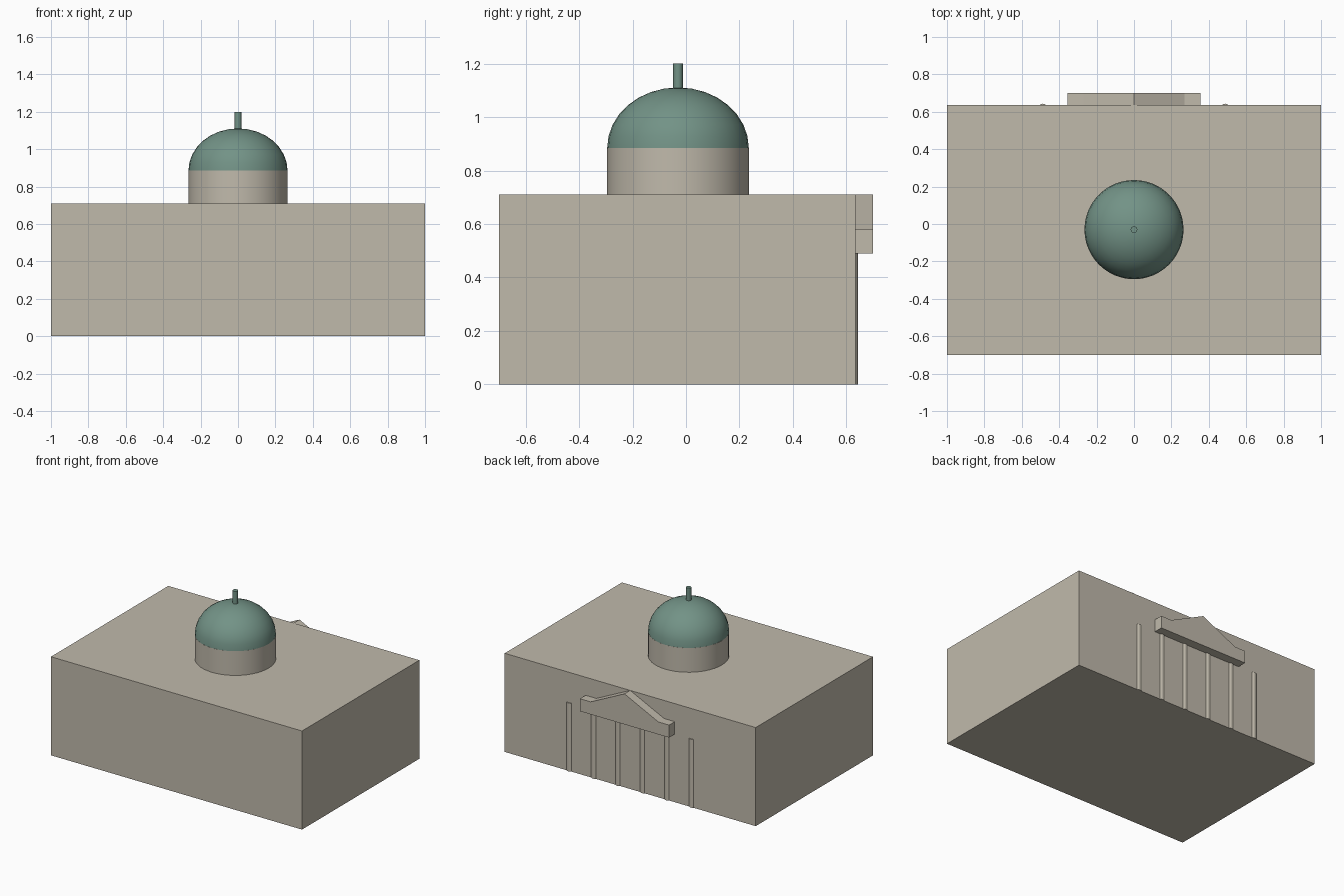
import bpy, bmesh, math

old = bpy.data.objects.get("Cube")
if old:
    bpy.data.objects.remove(old, do_unlink=True)


def material(name, rgb):
    m = bpy.data.materials.new(name)
    m.use_nodes = True
    m.diffuse_color = (*rgb, 1)
    m.node_tree.nodes["Principled BSDF"].inputs["Base Color"].default_value = (*rgb, 1)
    return m


stone = material("pale_stone", (0.53, 0.49, 0.41))
copper = material("green_copper", (0.17, 0.29, 0.24))


def smooth(obj, angle=40):
    bpy.ops.object.select_all(action="DESELECT")
    obj.select_set(True)
    bpy.context.view_layer.objects.active = obj
    bpy.ops.object.shade_smooth_by_angle(angle=math.radians(angle))


def cylinder(name, mat, x, y, z0, z1, r, sides):
    bpy.ops.mesh.primitive_cylinder_add(vertices=sides, radius=r, depth=z1 - z0,
                                        location=(x, y, (z0 + z1) / 2))
    obj = bpy.context.object
    obj.name = name
    obj.data.materials.append(mat)
    smooth(obj)
    return obj


# Main block
back = 0.635
roof = 0.71
bpy.ops.mesh.primitive_cube_add(size=1, location=(0, (back - 0.7) / 2, roof / 2))
block = bpy.context.object
block.name = "main_block"
block.scale = (2, back + 0.7, roof)
block.data.materials.append(stone)

# Drum, dome and finial
cy, drum_top, radius, rise = -0.03, 0.885, 0.265, 0.226
cylinder("drum", stone, 0, cy, roof - 0.01, drum_top, radius, 48)

bpy.ops.mesh.primitive_uv_sphere_add(segments=32, ring_count=16, radius=1,
                                     location=(0, cy, drum_top))
dome = bpy.context.object
dome.name = "dome"
bm = bmesh.new()
bm.from_mesh(dome.data)
bmesh.ops.bisect_plane(bm, geom=bm.verts[:] + bm.edges[:] + bm.faces[:], dist=0.001,
                       plane_co=(0, 0, 0), plane_no=(0, 0, -1), clear_outer=True)
bmesh.ops.scale(bm, vec=(radius, radius, rise), verts=bm.verts)
bm.to_mesh(dome.data)
bm.free()
dome.data.materials.append(copper)
smooth(dome)

cylinder("finial", copper, 0, cy, drum_top + rise - 0.02, 1.2, 0.018, 16)

# Pediment: gable profile with flat shoulders, extruded from the back wall
half = [(0.355, 0.49), (0.355, 0.58), (0.27, 0.58)]
profile = half + [(0, roof)] + [(-x, z) for x, z in reversed(half)]
bm = bmesh.new()
face = bm.faces.new([bm.verts.new((x, back - 0.005, z)) for x, z in profile])
out = bmesh.ops.extrude_face_region(bm, geom=[face])
bmesh.ops.translate(bm, vec=(0, 0.07, 0),
                    verts=[g for g in out["geom"] if isinstance(g, bmesh.types.BMVert)])
bmesh.ops.recalc_face_normals(bm, faces=bm.faces)
mesh = bpy.data.meshes.new("pediment")
bm.to_mesh(mesh)
bm.free()
mesh.materials.append(stone)
bpy.context.collection.objects.link(bpy.data.objects.new("pediment", mesh))

# Row of engaged columns below the pediment
for i in range(6):
    cylinder(f"column_{i + 1}", stone, (i - 2.5) * 0.195, 0.618, 0, 0.492, 0.025, 24)
